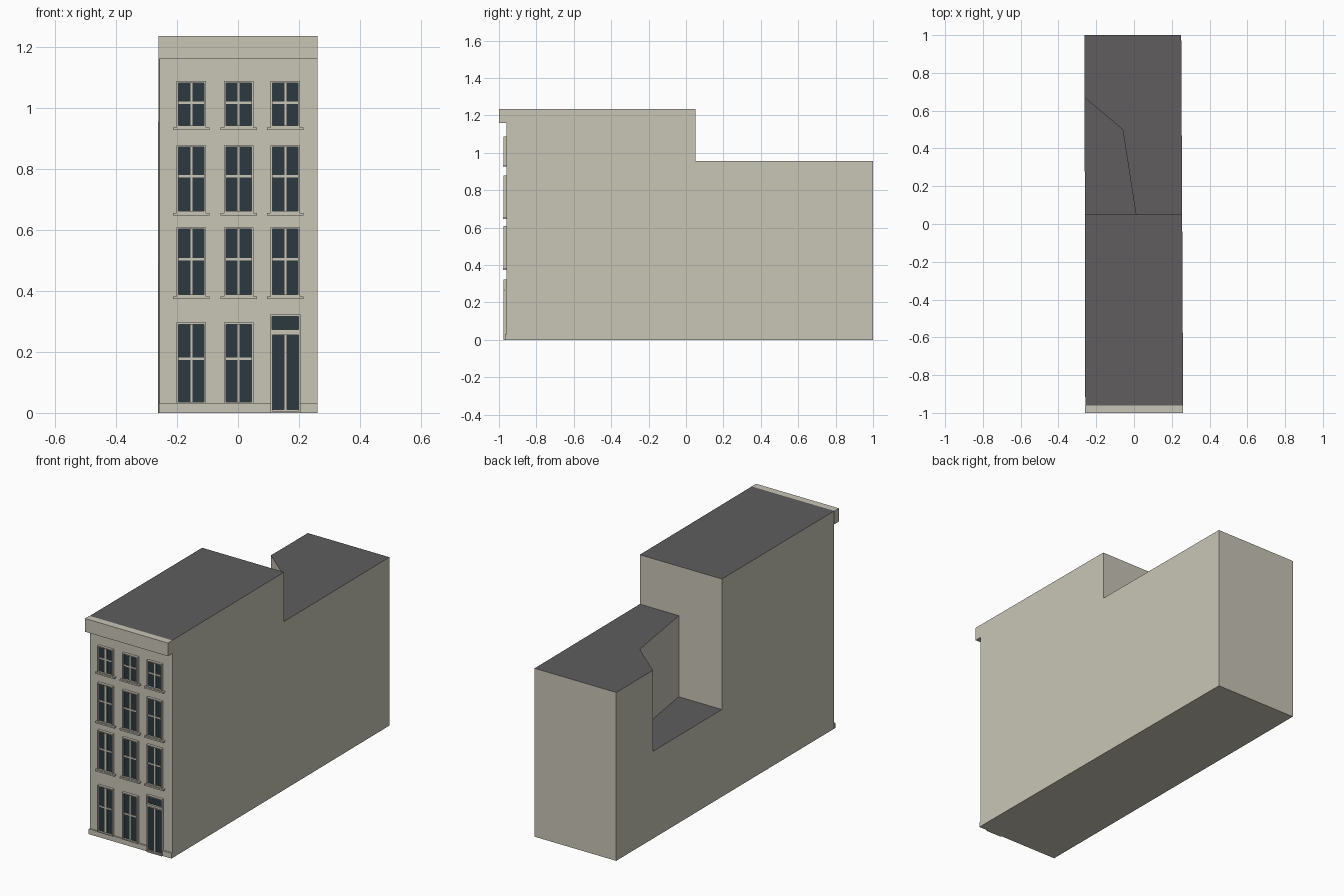
import bpy
import bmesh

cube = bpy.data.objects.get("Cube")
if cube:
    bpy.data.objects.remove(cube, do_unlink=True)


def material(name, rgb):
    m = bpy.data.materials.new(name)
    m.use_nodes = True
    m.diffuse_color = (*rgb, 1)
    m.node_tree.nodes["Principled BSDF"].inputs["Base Color"].default_value = (*rgb, 1)
    return m


STONE = material("pale stone", (0.58, 0.555, 0.47))
ROOF = material("dark roof", (0.115, 0.11, 0.11))
GLASS = material("dark glass", (0.024, 0.041, 0.052))
WALL_Y = -0.96


def finish(name, bm, *mats):
    mesh = bpy.data.meshes.new(name)
    bm.to_mesh(mesh)
    bm.free()
    for m in mats:
        mesh.materials.append(m)
    obj = bpy.data.objects.new(name, mesh)
    bpy.context.collection.objects.link(obj)
    return obj


def add_box(bm, x0, x1, z0, z1, depth):
    """Box standing out from the facade by depth."""
    y0 = WALL_Y - depth
    verts = bmesh.ops.create_cube(bm, size=1)["verts"]
    for v in verts:
        v.co = (x1 if v.co.x > 0 else x0,
                WALL_Y if v.co.y > 0 else y0,
                z1 if v.co.z > 0 else z0)


def boxes(name, mat, *specs):
    bm = bmesh.new()
    for s in specs:
        add_box(bm, *s)
    return finish(name, bm, mat)


# Building mass: adjoining footprint regions, each with its own roof height
points = {
    "a": (-0.258, WALL_Y), "b": (0.26, WALL_Y), "c": (0.255, 0.05),
    "d": (0.01, 0.05), "e": (-0.06, 0.5), "f": (-0.262, 0.67),
    "g": (-0.26, 0.05), "h": (0.25, 1), "i": (-0.262, 1),
}
regions = {"abcdg": 1.235, "chifed": 0.955, "gdef": 0.495}
edge_height = {(r[k], r[(k + 1) % len(r)]): h
               for r, h in regions.items() for k in range(len(r))}

bm = bmesh.new()


def face(coords, index):
    f = bm.faces.new([bm.verts.new(c) for c in coords])
    f.material_index = index


for region, height in regions.items():
    outline = [points[k] for k in region]
    face([(*p, height) for p in outline], 1)
    face([(*p, 0) for p in reversed(outline)], 0)
for (p, q), top in edge_height.items():
    low = edge_height.get((q, p), 0)
    if low < top:
        P, Q = points[p], points[q]
        face([(*P, low), (*Q, low), (*Q, top), (*P, top)], 0)
bmesh.ops.remove_doubles(bm, verts=bm.verts, dist=0.0001)
finish("building_body", bm, STONE, ROOF)

# Cornice and the plinth that stops at the door
boxes("cornice", STONE, (-0.26, 0.26, 1.16, 1.235, 0.04))
boxes("plinth", STONE, (-0.259, 0.107, 0, 0.03, 0.008),
      (0.204, 0.26, 0, 0.03, 0.008))


def surround(x0, x1, z0, z1, t=0.006, depth=0.015):
    """Four bars of a rectangular frame."""
    return [(x0, x0 + t, z0, z1, depth), (x1 - t, x1, z0, z1, depth),
            (x0 + t, x1 - t, z0, z0 + t, depth),
            (x0 + t, x1 - t, z1 - t, z1, depth)]


def window(name, cx, z0, z1, bar_z, sill):
    x0, x1 = cx - 0.048, cx + 0.048
    boxes(name + "_glass", GLASS, (x0 + 0.005, x1 - 0.005, z0 + 0.005, z1 - 0.005, 0.004))
    boxes(name + "_frame", STONE, *surround(x0, x1, z0, z1),
          (cx - 0.005, cx + 0.005, z0 + 0.006, z1 - 0.006, 0.009),
          (x0 + 0.006, x1 - 0.006, bar_z - 0.004, bar_z + 0.004, 0.0085))
    if sill:
        boxes(name + "_sill", STONE, (cx - 0.06, cx + 0.06, z0 - 0.008, z0, 0.018))


# Windows: three columns, with the door below the last one
columns = {"right": -0.153, "middle": 0.002, "left": 0.155}
storeys = [
    ("ground", 0.03, 0.296, 0.177, False),
    ("first", 0.382, 0.608, 0.503, True),
    ("second", 0.655, 0.877, 0.775, True),
    ("third", 0.935, 1.087, 1.017, True),
]
for storey, z0, z1, bar_z, sill in storeys:
    for side, cx in columns.items():
        if storey == "ground" and side == "left":
            continue
        window(f"{storey}_floor_{side}_window", cx, z0, z1, bar_z, sill)

# Double door with a fanlight above it
x0, x1 = 0.107, 0.204
boxes("door_glass", GLASS, (x0 + 0.004, x1 - 0.004, 0.008, 0.26, 0.004))
boxes("door_frame", STONE, *surround(x0, x1, 0, 0.262),
      (0.151, 0.16, 0.006, 0.256, 0.009),
      (x0 + 0.006, x1 - 0.006, 0.006, 0.011, 0.01))
boxes("fanlight_glass", GLASS, (x0 + 0.004, x1 - 0.004, 0.27, 0.32, 0.004))
boxes("fanlight_frame", STONE, *surround(x0 - 0.001, x1 + 0.001, 0.268, 0.322))
boxes("door_lintel", STONE, (x0, x1, 0.262, 0.268, 0.012))
